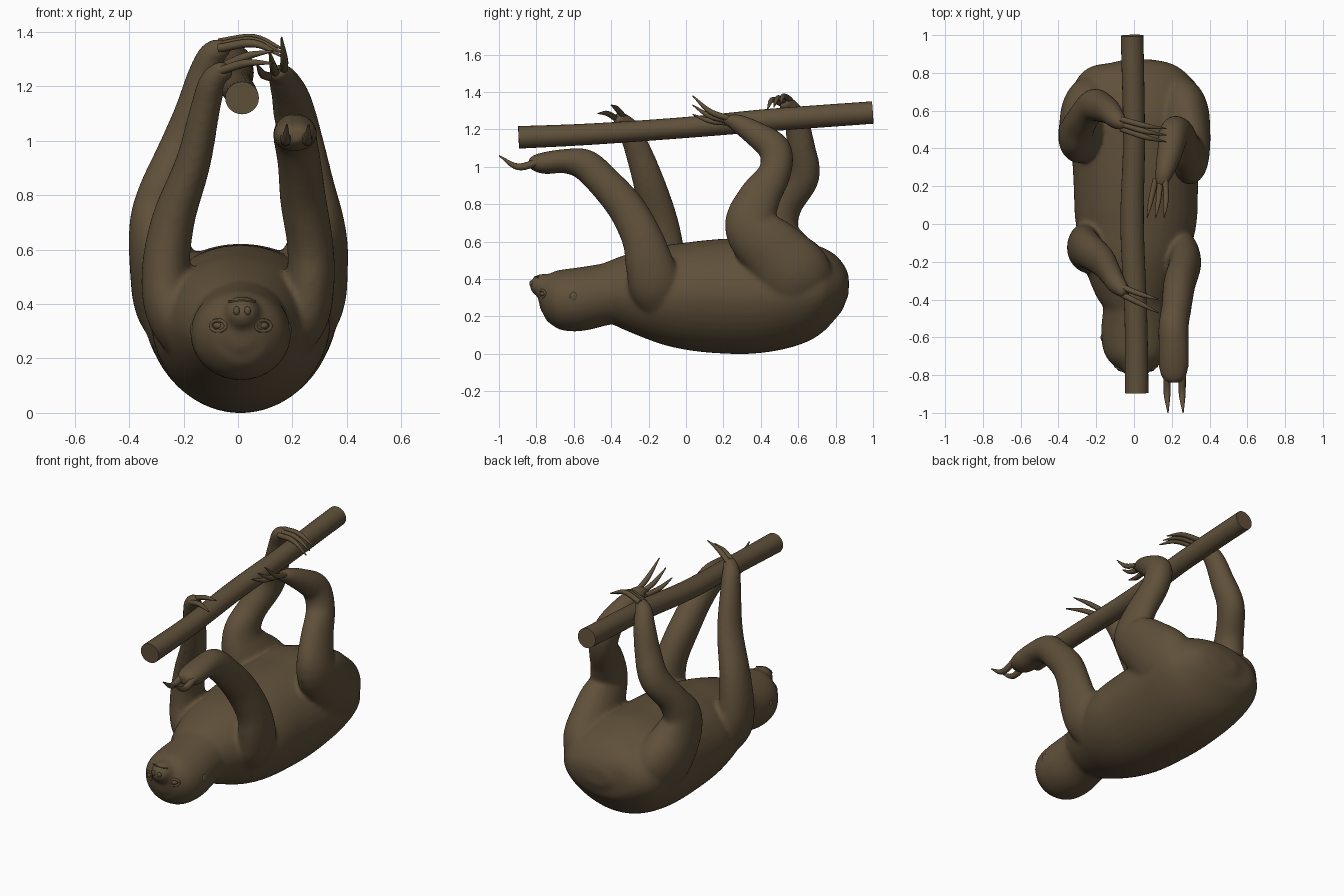
import bpy
import bmesh
import math
from mathutils import Vector

cube = bpy.data.objects.get("Cube")
if cube:
    bpy.data.objects.remove(cube, do_unlink=True)

brown = bpy.data.materials.new("brown fur")
brown.use_nodes = True
colour = (0.115, 0.08, 0.042, 1)
brown.diffuse_color = colour
shader = brown.node_tree.nodes["Principled BSDF"]
shader.inputs["Base Color"].default_value = colour
shader.inputs["Roughness"].default_value = 0.9


def spline(points, steps):
    """Smooth interpolation through points that carry position and radii."""
    pts = [Vector(p) for p in points]
    pts = [pts[0] * 2 - pts[1]] + pts + [pts[-1] * 2 - pts[-2]]
    result = []
    for a, b, c, d in zip(pts, pts[1:], pts[2:], pts[3:]):
        for i in range(steps):
            t = i / steps
            result.append(b + (c - a) * (t / 2)
                          + (a * 2 - b * 5 + c * 4 - d) * (t * t / 2)
                          + (b * 3 - a - c * 3 + d) * (t ** 3 / 2))
    return result + [pts[-2]]


def add_object(name, bm):
    bmesh.ops.recalc_face_normals(bm, faces=bm.faces[:])
    mesh = bpy.data.meshes.new(name)
    bm.to_mesh(mesh)
    bm.free()
    mesh.materials.append(brown)
    obj = bpy.data.objects.new(name, mesh)
    bpy.context.scene.collection.objects.link(obj)
    for poly in mesh.polygons:
        poly.use_smooth = len(poly.vertices) < 5
    return obj


def loft(name, points, sides=24, steps=6, side=(1, 0, 0)):
    """Tube through (x, y, z, side radius, other radius)."""
    rings = spline(points, steps)
    centres = [Vector(r[:3]) for r in rings]
    side = Vector(side)
    bm = bmesh.new()
    loops = []
    for i, ring in enumerate(rings):
        along = (centres[min(i + 1, len(rings) - 1)] - centres[max(i - 1, 0)]).normalized()
        side = (side - along * side.dot(along)).normalized()
        up = along.cross(side)
        loop = []
        for k in range(sides):
            a = math.tau * k / sides
            offset = side * (math.cos(a) * ring[3]) + up * (math.sin(a) * ring[4])
            loop.append(bm.verts.new(centres[i] + offset))
        loops.append(loop)
    for low, high in zip(loops, loops[1:]):
        for k in range(sides):
            n = (k + 1) % sides
            bm.faces.new((low[k], low[n], high[n], high[k]))
    bm.faces.new(loops[0])
    bm.faces.new(loops[-1])
    return add_object(name, bm)


def ball(name, centre, size):
    bm = bmesh.new()
    bmesh.ops.create_uvsphere(bm, u_segments=24, v_segments=16, radius=1)
    bmesh.ops.scale(bm, vec=size, verts=bm.verts)
    bmesh.ops.translate(bm, vec=centre, verts=bm.verts)
    return add_object(name, bm)


def claw(name, start, middle, tip, radius=0.016):
    loft(name, [(*start, radius, radius), (*middle, radius * 0.9, radius * 0.9),
                (*tip, 0.003, 0.003)], sides=10, side=(0, 1, 0.3))


# Torso, hanging belly up, with a narrower back underneath
torso = loft("body", [
    (0, -.46, .32, .12, .12), (0, -.4, .33, .19, .17), (0, -.2, .325, .27, .245),
    (.01, 0, .31, .32, .287), (.01, .2, .308, .33, .307), (.01, .4, .313, .34, .307),
    (.01, .6, .34, .35, .282), (.015, .74, .36, .325, .215), (.02, .83, .365, .23, .135),
    (.02, .87, .365, .08, .05)], sides=40)
for v in torso.data.vertices:
    v.co.x *= 1 - 0.27 * max(0, 0.3 - v.co.z)

# Head and muzzle
head = loft("head", [
    (0, -.25, .34, .2, .18), (.01, -.42, .32, .175, .165), (.01, -.58, .29, .185, .17),
    (.01, -.69, .29, .165, .155), (.01, -.76, .285, .105, .105), (.01, -.787, .28, .04, .05)],
    sides=32)
muzzle = ball("muzzle", (.015, -.76, .365), (.068, .077, .064))

# Limbs
left_arm = loft("left_arm", [
    (.15, -.13, .22, .08, .1), (.23, -.16, .35, .1, .14), (.265, -.195, .48, .09, .13),
    (.265, -.235, .62, .085, .11),
    (.24, -.32, .78, .085, .1), (.225, -.44, .92, .08, .09), (.21, -.54, 1.01, .08, .085),
    (.21, -.65, 1.03, .08, .065), (.21, -.75, 1.02, .08, .06), (.21, -.81, 1.02, .065, .045),
    (.21, -.84, 1.02, .04, .025)])
right_arm = loft("right_arm", [
    (-.15, -.1, .22, .08, .1), (-.23, -.12, .35, .1, .14),
    (-.265, -.12, .5, .09, .12), (-.24, -.14, .7, .08, .1),
    (-.165, -.2, .92, .065, .085), (-.12, -.27, 1.12, .055, .068),
    (-.09, -.32, 1.22, .05, .055), (-.04, -.37, 1.27, .035, .03)])
left_leg = loft("left_leg", [
    (.15, .68, .25, .08, .1), (.24, .6, .39, .14, .2), (.28, .47, .54, .125, .18),
    (.3, .345, .68, .095, .14),
    (.275, .39, .83, .08, .115), (.24, .475, .97, .08, .088), (.21, .475, 1.09, .078, .088),
    (.19, .38, 1.17, .068, .07), (.16, .27, 1.235, .05, .048), (.14, .2, 1.25, .03, .02)])
right_leg = loft("right_leg", [
    (-.14, .68, .25, .08, .1), (-.23, .6, .39, .14, .2), (-.275, .5, .54, .125, .18),
    (-.305, .48, .68, .095, .135), (-.285, .535, .8, .085, .09), (-.22, .625, .95, .08, .09),
    (-.165, .615, 1.1, .07, .078),
    (-.125, .59, 1.24, .06, .065), (-.09, .55, 1.32, .05, .05), (-.04, .52, 1.345, .03, .03)])

# Blend torso, head and limbs into one furry skin
for part in (torso, head, muzzle, left_arm, right_arm, left_leg, right_leg):
    part.select_set(True)
bpy.context.view_layer.objects.active = torso
bpy.ops.object.join()
skin = torso.modifiers.new("skin", "REMESH")
skin.mode = "VOXEL"
skin.voxel_size = 0.012
skin.use_smooth_shade = True
relax = torso.modifiers.new("relax", "SMOOTH")
relax.factor = 0.5
relax.iterations = 10

# Branch
loft("branch", [
    (.015, -.895, 1.157, .062, .06), (.01, -.5, 1.175, .06, .057),
    (-.01, 0, 1.21, .062, .056), (0, .45, 1.25, .058, .06), (-.01, .998, 1.29, .06, .06)])

# Claws: two on each front foot, three on each hind foot
for i, x in enumerate((.175, .255)):
    claw(f"left_arm_claw_{i + 1}", (x, -.79, 1.025), (x, -.9, 1.0),
         (x + .005, -1, 1.06), .02)
    claw(f"right_arm_claw_{i + 1}", (-.07, -.33 - i * .04, 1.265 - i * .01),
         (.03, -.37 - i * .05, 1.31 - i * .025), (.13, -.4 - i * .07, 1.33 - i * .045))
for i in range(3):
    s = i - 1
    claw(f"right_leg_claw_{i + 1}", (-.07, .53 + s * .025, 1.35 + s * .01),
         (.06, .49 + s * .03, 1.367 + s * .01), (.17, .47 + s * .035, 1.32 + s * .015))
    claw(f"left_leg_claw_{i + 1}", (.14 + s * .025, .24, 1.245 + s * .01),
         (.13 + s * .04, .13, 1.27 + s * .025), (.115 + s * .045, .035, 1.33 + s * .05))

# Face: eyes with lids, ears, nostrils and mouth
for name, s in (("left", 1), ("right", -1)):
    ball(f"{name}_eye", (.01 + s * .082, -.76, .32), (.02, .02, .014))
    bm = bmesh.new()
    bmesh.ops.create_circle(bm, segments=20, radius=1)
    lid = [(.01 + s * (.082 + v.co.x * .028), -.769 + v.co.x * .016,
            .32 + v.co.y * .02, .007, .007) for v in bm.verts]
    bm.free()
    loft(f"{name}_eyelid", lid + lid[:1], sides=8, steps=2, side=(0, 1, 0))
    ball(f"{name}_ear", (.01 + s * .175, -.6, .305), (.012, .022, .025))
    ball(f"{name}_nostril", (.015 + s * .02, -.828, .375), (.012, .01, .016))
loft("mouth", [(-.035, -.79, .41, .004, .004), (.015, -.806, .412, .004, .004),
               (.065, -.79, .41, .004, .004)], sides=8, side=(0, 1, 0))
